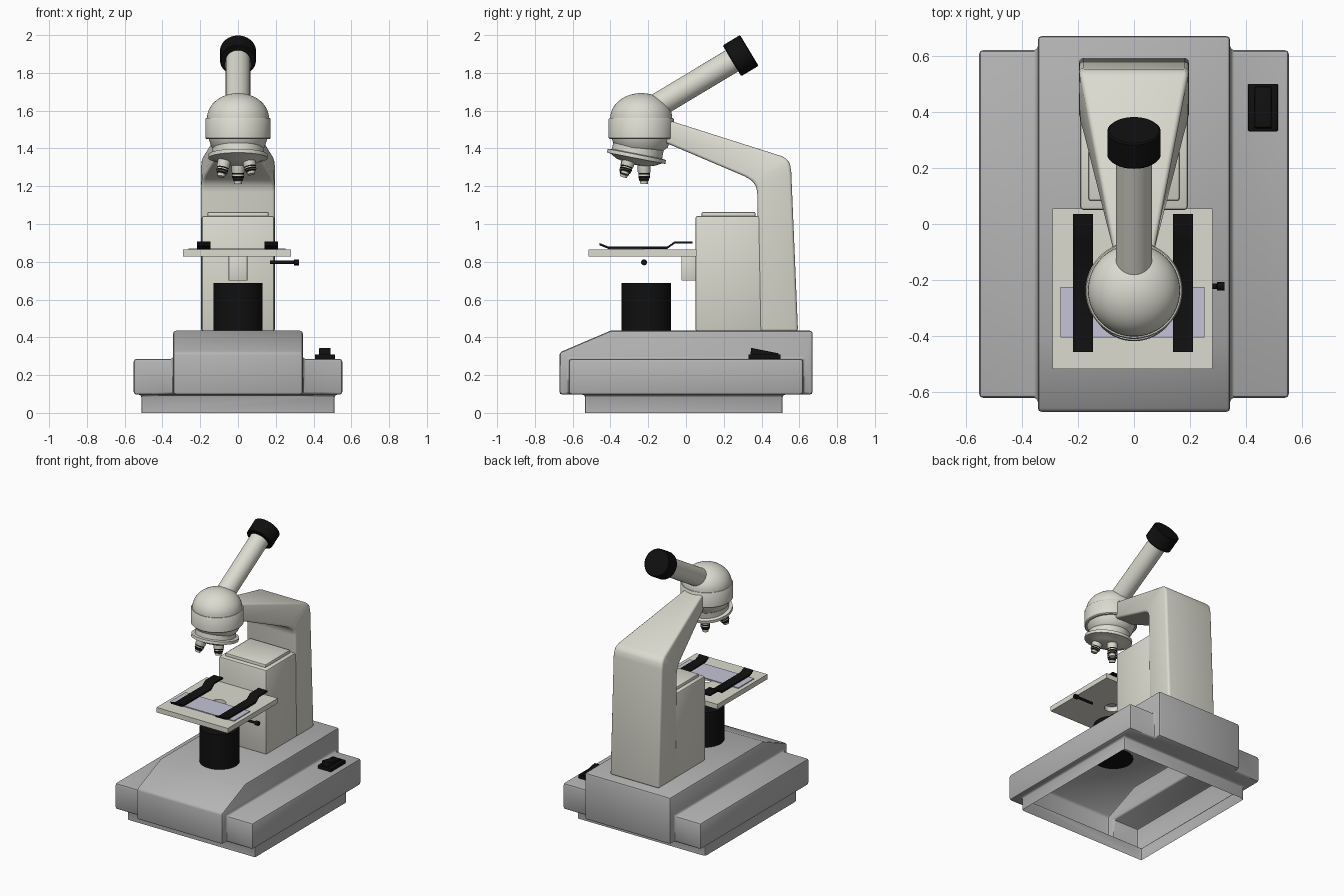
import bpy, bmesh, math
from mathutils import Matrix, Vector

if "Cube" in bpy.data.objects:
    bpy.data.objects.remove(bpy.data.objects["Cube"])


def mat(name, c):
    m = bpy.data.materials.new(name)
    m.diffuse_color = (*c, 1)
    m.use_nodes = True
    m.node_tree.nodes["Principled BSDF"].inputs["Base Color"].default_value = m.diffuse_color
    return m


CREAM = mat("cream_enamel", (0.72, 0.71, 0.63))
GREY = mat("base_grey", (0.46, 0.46, 0.46))
BLACK = mat("black", (0.005, 0.005, 0.005))
GLASS = mat("slide_lavender", (0.55, 0.55, 0.68))


def make(name, verts, faces, mats, idx=None, M=None):
    me = bpy.data.meshes.new(name)
    me.from_pydata([tuple(v) for v in verts], [], faces)
    for m in mats:
        me.materials.append(m)
    if idx:
        for p, i in zip(me.polygons, idx):
            p.material_index = i
    if M:
        me.transform(M)
    bm = bmesh.new()
    bm.from_mesh(me)
    bmesh.ops.recalc_face_normals(bm, faces=bm.faces)
    bm.to_mesh(me)
    bm.free()
    o = bpy.data.objects.new(name, me)
    bpy.context.collection.objects.link(o)
    return o


def select(o):
    bpy.ops.object.select_all(action='DESELECT')
    o.select_set(True)
    bpy.context.view_layer.objects.active = o


def boolean(o, other, op):
    select(o)
    b = o.modifiers.new("bool", 'BOOLEAN')
    b.operation, b.object, b.solver = op, other, 'EXACT'
    bpy.ops.object.modifier_apply(modifier=b.name)
    bpy.data.objects.remove(other)


def finish(o, bevel=0, segs=2, angle=35):
    select(o)
    if bevel:
        b = o.modifiers.new("bevel", 'BEVEL')
        b.width, b.segments, b.limit_method = bevel, segs, 'ANGLE'
        b.angle_limit = math.radians(25)
        bpy.ops.object.modifier_apply(modifier=b.name)
    bpy.ops.object.shade_smooth_by_angle(angle=math.radians(angle))
    return o


def prism(name, yz, x0, x1, m):
    """Side profile (y, z) extruded across x."""
    n = len(yz)
    verts = [(x, y, z) for x in (x0, x1) for y, z in yz]
    faces = [list(range(n)), list(range(n, 2 * n))]
    faces += [(i, (i + 1) % n, n + (i + 1) % n, n + i) for i in range(n)]
    return make(name, verts, faces, [m])


def box(name, x0, x1, y0, y1, z0, z1, m):
    return prism(name, [(y0, z0), (y1, z0), (y1, z1), (y0, z1)], x0, x1, m)


def lathe(name, prof, mats, idx=None, M=None, n=48):
    """Profile (r, z) turned about z, one material index per segment."""
    verts, rings, faces, fi = [], [], [], []
    for r, z in prof:
        k = 1 if r == 0 else n
        rings.append([len(verts) + j % k for j in range(n)])
        verts += [(r * math.cos(2 * math.pi * j / n), r * math.sin(2 * math.pi * j / n), z)
                  for j in range(k)]
    for s, (a, b) in enumerate(zip(rings, rings[1:])):
        for j in range(n):
            f = [a[j], a[(j + 1) % n], b[(j + 1) % n], b[j]]
            faces.append(list(dict.fromkeys(f)))
            fi.append(idx[s] if idx else 0)
    return make(name, verts, faces, mats, fi, M)


def cyl(name, r, z0, z1, m, M=None, n=48):
    return lathe(name, [(0, z0), (r, z0), (r, z1), (0, z1)], [m], None, M, n)


T = Matrix.Translation
rad = math.radians


def RX(d):
    return Matrix.Rotation(rad(d), 4, 'X')


# base: hollow shell made of side slab, sloped centre block and open foot
base = box("base", -.552, .552, -.62, .62, .097, .286, GREY)
boolean(base, prism("c", [(-.67, .097), (.67, .097), (.67, .435), (-.40, .435), (-.67, .32)],
                    -.343, .343, GREY), 'UNION')
boolean(base, box("f", -.512, .512, -.535, .512, 0, .2, GREY), 'UNION')
bm = bmesh.new()
bm.from_mesh(base.data)
bmesh.ops.dissolve_limit(bm, angle_limit=.01, verts=bm.verts, edges=bm.edges)
bmesh.ops.delete(bm, geom=[f for f in bm.faces if f.calc_center_median().z < .001], context='FACES')
bm.to_mesh(base.data)
bm.free()
finish(base, .014)

# power switch
finish(box("switch_plate", .407, .513, .33, .5, .284, .31, BLACK), .004)
finish(prism("switch_rocker", [(.34, .30), (.49, .30), (.49, .315), (.345, .344)], .43, .49, BLACK), .003)

# arm: column bending forward and tapering (y, z, half width) for outer and inner edges
outer = [(.593, .43, .196), (.557, 1.28, .196), (.55, 1.32, .195), (.536, 1.343, .192),
         (.51, 1.358, .187), (-.12, 1.558, .068)]
inner = [(.39, .43, .196), (.377, 1.17, .196), (.37, 1.2, .194), (.35, 1.23, .19),
         (.307, 1.254, .178), (-.12, 1.435, .065)]
verts, faces = [], [(0, 1, 2, 3)]
for (yo, zo, wo), (yi, zi, wi) in zip(outer, inner):
    verts += [(-wo, yo, zo), (wo, yo, zo), (wi, yi, zi), (-wi, yi, zi)]
for s in range(len(outer) - 1):
    for j in range(4):
        a, b = 4 * s + j, 4 * s + (j + 1) % 4
        faces.append((a, b, b + 4, a + 4))
faces.append(tuple(range(len(verts) - 4, len(verts))))
finish(make("arm", verts, faces, [CREAM]), .016, 3)

# focus housing and its cap
finish(box("focus_housing", -.192, .192, .05, .42, .43, 1.043, CREAM), .012)
finish(box("housing_cap", -.162, .162, .083, .368, 1.03, 1.064, CREAM), .008)

# stage with light hole, and its bracket
stage = box("stage", -.29, .28, -.517, .055, .828, .864, CREAM)
boolean(stage, cyl("hole", .05, .7, 1, CREAM, T((0, -.225, 0))), 'DIFFERENCE')
finish(stage)
finish(box("stage_bracket", -.05, .05, -.025, .06, .70, .83, CREAM), .004)

# glass slide and spring clips
finish(box("glass_slide", -.262, .252, -.405, -.225, .8635, .870, GLASS))
path = [(-.457, .893), (-.41, .874), (-.10, .874), (-.06, .902), (.035, .902)]
prof = [(y, z - .006) for y, z in path] + [(y, z + .006) for y, z in reversed(path)]
for side, x in (("left", -.182), ("right", .175)):
    finish(prism("clip_" + side, prof, x - .036, x + .036, BLACK))

# lamp housing and iris lever
finish(cyl("lamp_housing", .131, .433, .687, BLACK, T((0, -.21, 0))))
lever = [(0, .17), (.009, .17), (.009, .295), (.016, .297), (.016, .323), (0, .323)]
finish(lathe("iris_lever", lever, [BLACK], None,
             T((0, -.222, .797)) @ Matrix.Rotation(rad(90), 4, 'Y'), 16))

# head: dome with a raised band
dome = [(.164 * math.cos(a), 1.56 + .133 * math.sin(a)) for a in
        [rad(90) * i / 12 for i in range(12)]] + [(0, 1.693)]
head = [(0, 1.36), (.10, 1.375), (.14, 1.405), (.155, 1.45), (.167, 1.45), (.173, 1.456),
        (.173, 1.554), (.169, 1.56)] + dome
finish(lathe("head", head, [CREAM], None, T((0, -.237, 0)), 64))

# tilted revolving nosepiece
N = T((0, -.262, 1.357)) @ RX(-11)
nose = [(0, -.045), (.06, -.041), (.105, -.029), (.14, -.01), (.157, -.009), (.157, .011),
        (.135, .015), (.135, .09), (0, .09)]
finish(lathe("nosepiece", nose, [CREAM], None, N, 64))

# objectives: azimuth, base radius, splay, length
for name, az, r, splay, L in (("back", 0, .045, 11, .117), ("left", 118, .08, 13, .10),
                              ("right", -122, .066, 12, .085)):
    p = [(.034, .02), (.034, -.45 * L), (.031, -.5 * L), (.031, -.58 * L), (.031, -.63 * L),
         (.031, -.72 * L), (.026, -.76 * L), (.026, -.84 * L), (.022, -.86 * L),
         (.02, -L), (0, -L)]
    M = N @ Matrix.Rotation(rad(az), 4, 'Z') @ T((0, r, -.02)) @ RX(splay)
    finish(lathe("objective_" + name, p, [CREAM, BLACK], [0, 0, 1, 0, 1, 0, 1, 0, 0, 0], M, 24))

# eyepiece tube and black eye cup along an axis 31 degrees above horizontal
E = T((0, .335, 1.919)) @ RX(-59)
finish(cyl("eyepiece_tube", .065, -.57, -.05, CREAM, E))
cup = [(0, -.107), (.09, -.107), (.095, -.102), (.095, -.005), (.09, 0), (0, 0)]
finish(lathe("eye_cup", cup, [BLACK], None, E))
